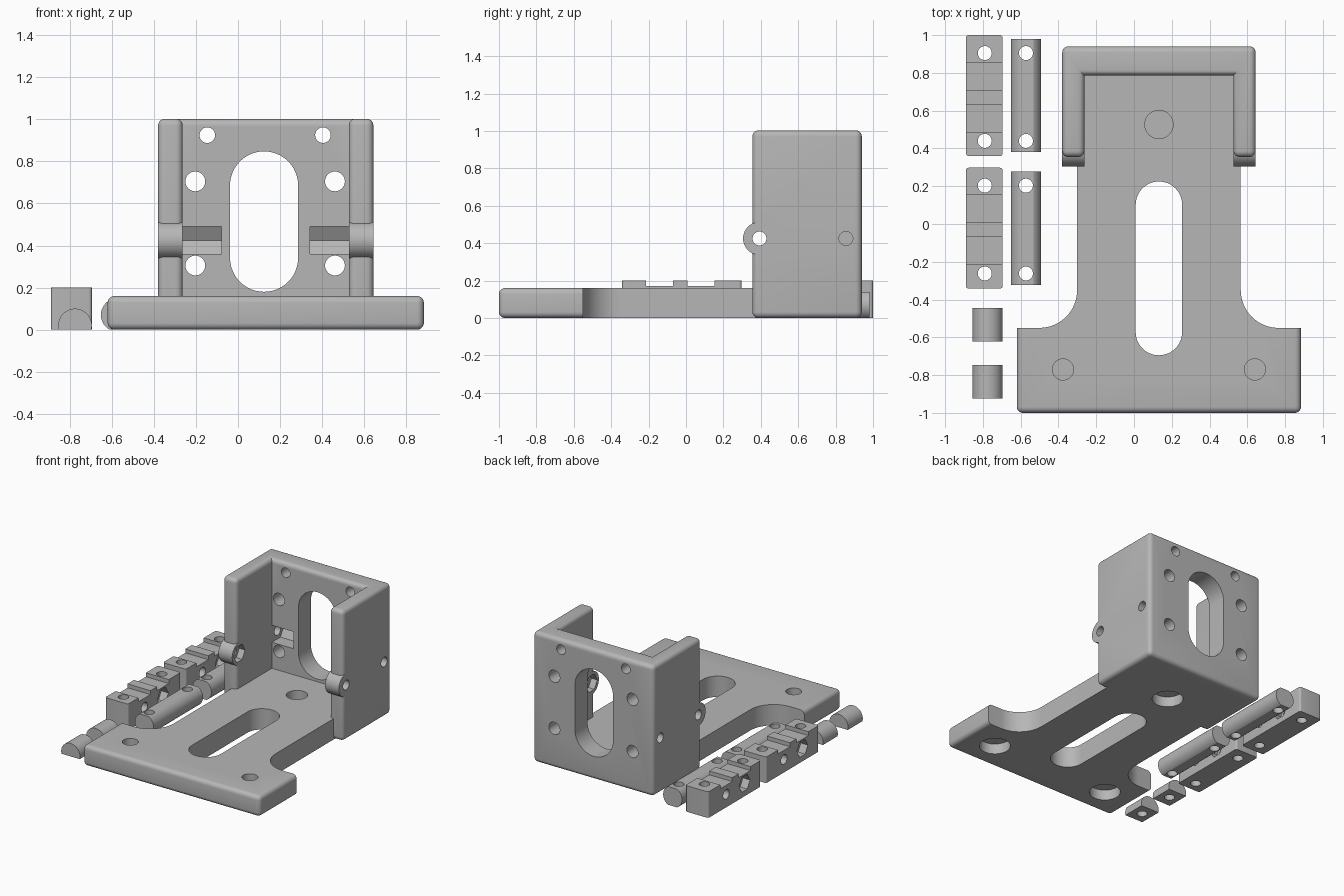
import bpy, bmesh
from math import sin, cos, pi, radians

if "Cube" in bpy.data.objects:
    bpy.data.objects.remove(bpy.data.objects["Cube"])

grey = bpy.data.materials.new("plain_grey")
grey.use_nodes = True
grey.diffuse_color = (0.47, 0.47, 0.47, 1)
grey.node_tree.nodes["Principled BSDF"].inputs["Base Color"].default_value = (0.47, 0.47, 0.47, 1)

# Which world coordinates a profile point (u, v) and the extrusion w take
PLACE = {"x": lambda u, v, w: (w, u, v),
         "y": lambda u, v, w: (u, w, v),
         "z": lambda u, v, w: (u, v, w)}


def prism(name, profile, axis, lo, hi, bevel=0, rule=None):
    """Extrude a closed profile along an axis, optionally rounding chosen edges."""
    bm = bmesh.new()
    rings = [[bm.verts.new(PLACE[axis](u, v, w)) for u, v in profile] for w in (lo, hi)]
    n = len(profile)
    for ring in rings:
        bm.faces.new(ring)
    for i in range(n):
        j = (i + 1) % n
        bm.faces.new((rings[0][i], rings[0][j], rings[1][j], rings[1][i]))
    bmesh.ops.recalc_face_normals(bm, faces=bm.faces)
    if bevel:
        edges = [e for e in bm.edges if rule(e)]
        bmesh.ops.bevel(bm, geom=edges, offset=bevel, segments=5, profile=0.5,
                        affect="EDGES", clamp_overlap=True)
    mesh = bpy.data.meshes.new(name)
    bm.to_mesh(mesh)
    bm.free()
    mesh.materials.append(grey)
    obj = bpy.data.objects.new(name, mesh)
    bpy.context.collection.objects.link(obj)
    return obj


def arc(u, v, r, start, end, steps):
    return [(u + r * cos(radians(start + (end - start) * i / steps)),
             v + r * sin(radians(start + (end - start) * i / steps))) for i in range(steps + 1)]


def circle(u, v, r, sides=40):
    return arc(u, v, r, 0, 360, sides)[:-1]


def slot(u, lo, hi, r):
    return arc(u, hi - r, r, 0, 180, 24) + arc(u, lo + r, r, 180, 360, 24)


def combine(obj, tool, operation="DIFFERENCE"):
    mod = obj.modifiers.new("combine", "BOOLEAN")
    mod.operation, mod.object, mod.solver = operation, tool, "EXACT"
    bpy.context.view_layer.objects.active = obj
    bpy.ops.object.modifier_apply(modifier=mod.name)
    bpy.data.objects.remove(tool)


def cut(obj, profile, axis, lo, hi):
    combine(obj, prism("cutter", profile, axis, lo, hi))


def finish(obj):
    bpy.ops.object.select_all(action="DESELECT")
    obj.select_set(True)
    bpy.context.view_layer.objects.active = obj
    bpy.ops.object.shade_smooth_by_angle(angle=radians(30))


def convex(e):
    return e.calc_face_angle_signed() > 0.1


MID = 0.132          # centre line of the bracket
STEM, BAR = 0.433, 0.752
OUT, INN = 0.512, 0.395
FILLET = 0.2

# T-shaped base plate
right = [(MID + BAR, -1), (MID + BAR, -0.55)]
right += arc(MID + STEM + FILLET, -0.55 + FILLET, FILLET, 270, 180, 16)
right += [(MID + STEM, 0.86)]
outline = right + [(2 * MID - x, y) for x, y in reversed(right)]
bracket = prism("bracket", outline, "z", 0, 0.16, 0.032,
                lambda e: (e.verts[0].co.y + e.verts[1].co.y) / 2 < -0.6)

# Upright U-shaped holder
holder = [(MID - OUT, 0.355), (MID - INN, 0.355), (MID - INN, 0.787), (MID + INN, 0.787),
          (MID + INN, 0.355), (MID + OUT, 0.355), (MID + OUT, 0.94), (MID - OUT, 0.94)]
combine(bracket, prism("holder", holder, "z", 0, 1.003, 0.032, convex), "UNION")

# Hinge lugs on the two side walls, with bolt holes and nut recesses
for side in (-1, 1):
    def span(a, b):
        return sorted((MID + side * a, MID + side * b))
    combine(bracket, prism("lug", circle(0.393, 0.425, 0.088), "x", *span(INN, OUT)), "UNION")
    cut(bracket, circle(0.393, 0.425, 0.037), "x", *span(INN - 0.1, OUT + 0.1))
    cut(bracket, circle(0.393, 0.425, 0.068, 6), "x", *span(INN - 0.1, INN + 0.05))
    # Nut channel in the back wall and the bolt hole that reaches it
    channel = [(0.7, 0.36), (0.89, 0.36), (0.928, 0.425), (0.89, 0.49), (0.7, 0.49)]
    cut(bracket, channel, "x", *span(0.21, INN))
    cut(bracket, circle(0.855, 0.425, 0.037), "x", *span(INN - 0.03, OUT + 0.1))
    # Back wall mounting holes
    for dx, z, r in ((0.275, 0.925, 0.037), (0.332, 0.705, 0.047), (0.332, 0.305, 0.047)):
        cut(bracket, circle(MID + side * dx - 0.003, z, r), "y", 0.7, 1.1)

# Long slots in the back wall and the plate
cut(bracket, slot(MID - 0.008, 0.18, 0.848, 0.162), "y", 0.7, 1.1)
cut(bracket, slot(MID, -0.695, 0.225, 0.123), "z", -0.1, 0.3)

# Screw holes in the plate, counterbored below with a thin closing layer
for x, y, r in ((MID - 0.508, -0.77, 0.056), (MID + 0.508, -0.77, 0.056), (MID, 0.527, 0.075)):
    cut(bracket, circle(x, y, r), "z", 0.09, 0.3)
    cut(bracket, circle(x, y, 0.11), "z", -0.1, 0.08)
finish(bracket)

# Loose clamp blocks and their flattened rods
for label, y0 in (("rear", 0.36), ("front", -0.342)):
    top, low = 0.2, 0.17
    steps = [(0, 0), (0.64, 0), (0.64, top), (0.495, top), (0.495, low), (0.35, low),
             (0.35, top), (0.272, top), (0.272, low), (0.127, low), (0.127, top), (0, top)]
    block = prism(label + "_clamp_block", [(y0 + y, z) for y, z in steps], "x", -0.89, -0.695,
                  0.015, lambda e: abs(e.verts[0].co.z - e.verts[1].co.z) > 0.1)
    rod = prism(label + "_rod",
                arc(-0.572, 0.07, 0.08, -61, 61, 20) + arc(-0.572, 0.07, 0.08, 119, 241, 20),
                "y", y0 + 0.02, y0 + 0.62)
    for dy in (0.08, 0.545):
        cut(block, circle(-0.79, y0 + dy, 0.037), "z", -0.1, 0.3)
        cut(rod, circle(-0.572, y0 + dy, 0.037), "z", -0.1, 0.3)
    # Cross bolts, with nut recesses on opposite faces
    for dy, lo, hi in ((0.2, -1, -0.83), (0.423, -0.755, -0.6)):
        cut(block, circle(y0 + dy, 0.1, 0.037), "x", -1, -0.6)
        cut(block, circle(y0 + dy, 0.1, 0.066, 6), "x", lo, hi)
    finish(block)
    finish(rod)

# Short half-round pins with a blind hole underneath
for label, y0 in (("rear", -0.622), ("front", -0.925)):
    pin = prism(label + "_short_pin", arc(-0.775, 0.02, 0.08, -14.5, 194.5, 32), "y", y0, y0 + 0.178)
    cut(pin, circle(-0.775, y0 + 0.089, 0.037), "z", -0.1, 0.07)
    finish(pin)
